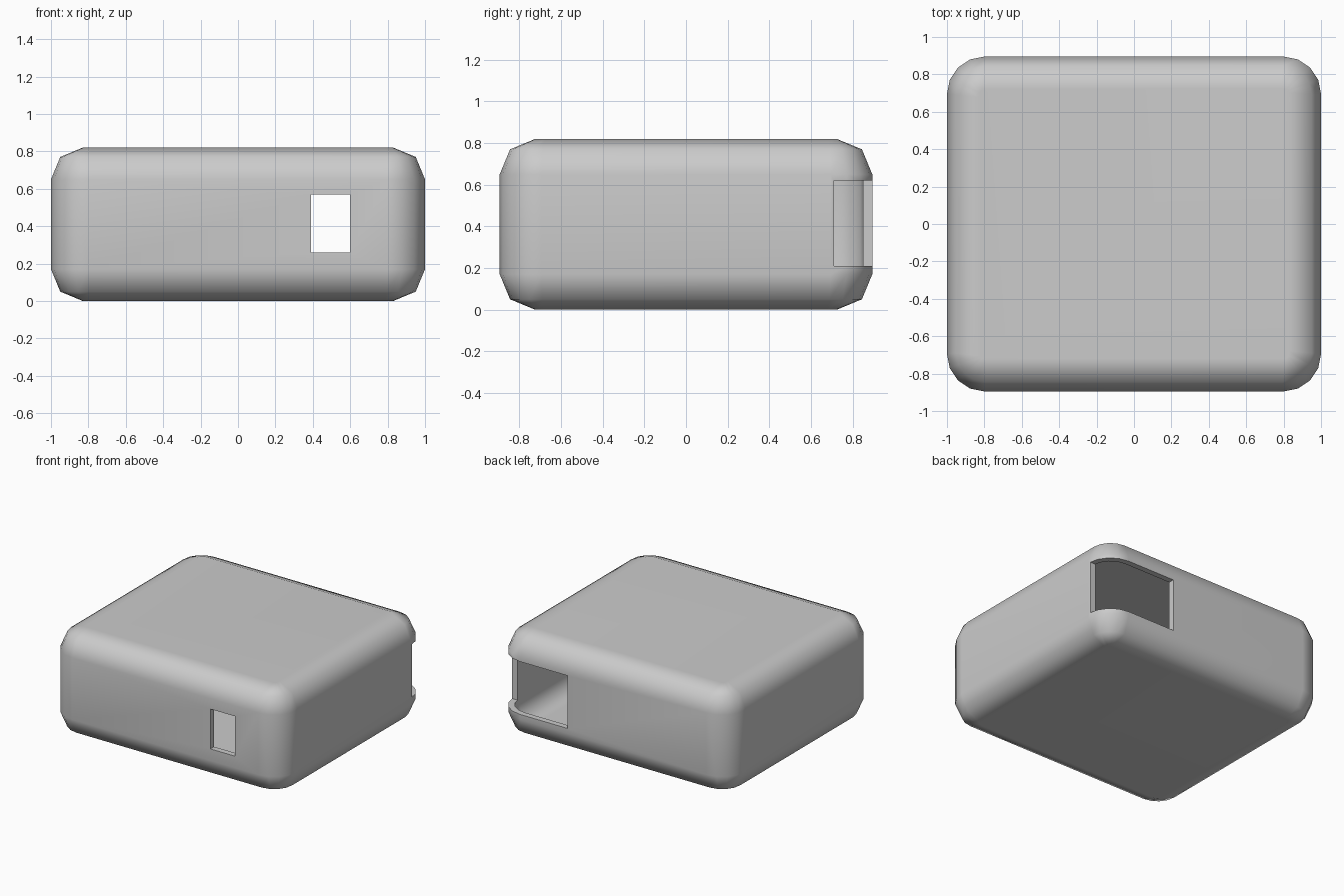
import bpy, bmesh
from math import radians

if "Cube" in bpy.data.objects:
    bpy.data.objects.remove(bpy.data.objects["Cube"])

WIDTH, DEPTH, HEIGHT, WALL = 2.0, 1.79, 0.82, 0.045

grey = bpy.data.materials.new("plain grey")
grey.use_nodes = True
grey.diffuse_color = (0.6, 0.6, 0.6, 1)
grey.node_tree.nodes["Principled BSDF"].inputs["Base Color"].default_value = (0.6, 0.6, 0.6, 1)


def box(name, low, high, corner=0.0, rim=0.0):
    """Box between two points, with rounded upright corners and softened top and bottom rims."""
    bm = bmesh.new()
    bmesh.ops.create_cube(bm, size=1)
    for v in bm.verts:
        v.co = [(a + b) / 2 + c * (b - a) for a, b, c in zip(low, high, v.co)]
    if corner:
        upright = [e for e in bm.edges if abs(e.verts[0].co.z - e.verts[1].co.z) > 0.01]
        bmesh.ops.bevel(bm, geom=upright, offset=corner, segments=4, profile=0.5,
                        affect='EDGES')
        rims = [e for e in bm.edges if abs(e.verts[0].co.z - e.verts[1].co.z) < 0.01]
        bmesh.ops.bevel(bm, geom=rims, offset=rim, segments=2, profile=0.5,
                        affect='EDGES')
    bmesh.ops.recalc_face_normals(bm, faces=bm.faces)
    mesh = bpy.data.meshes.new(name)
    bm.to_mesh(mesh)
    bm.free()
    mesh.materials.append(grey)
    obj = bpy.data.objects.new(name, mesh)
    bpy.context.collection.objects.link(obj)
    return obj


# Hollow case: outer body, cavity, front window and wrap-around corner opening
case = box("case", (-WIDTH / 2, -DEPTH / 2, 0), (WIDTH / 2, DEPTH / 2, HEIGHT), 0.2, 0.17)
inner = [WIDTH / 2 - WALL, DEPTH / 2 - WALL]
cutters = [
    box("cavity_cutter", (-inner[0], -inner[1], WALL),
        (inner[0], inner[1], HEIGHT - WALL), 0.16, 0.13),
    box("front_window_cutter", (0.39, -1.2, 0.26), (0.6, -0.7, 0.57)),
    box("corner_opening_cutter", (0.39, 0.71, 0.21), (1.2, 1.2, 0.62)),
]

bpy.context.view_layer.objects.active = case
for cutter in cutters:
    cut = case.modifiers.new(cutter.name, 'BOOLEAN')
    cut.operation = 'DIFFERENCE'
    cut.solver = 'EXACT'
    cut.object = cutter
    bpy.ops.object.modifier_apply(modifier=cut.name)
    bpy.data.objects.remove(cutter)

# Smooth shading, with crisp cut edges and long creases but soft corners
bm = bmesh.new()
bm.from_mesh(case.data)
for face in bm.faces:
    face.smooth = True
for edge in bm.edges:
    angle = edge.calc_face_angle(0)
    soft_corner = edge.calc_length() < 0.3 and angle < radians(50)
    edge.smooth = angle < radians(30) or soft_corner
bm.to_mesh(case.data)
bm.free()

# Keep the broad sides flat
flat = case.modifiers.new("flat_sides", 'WEIGHTED_NORMAL')
flat.keep_sharp = True
